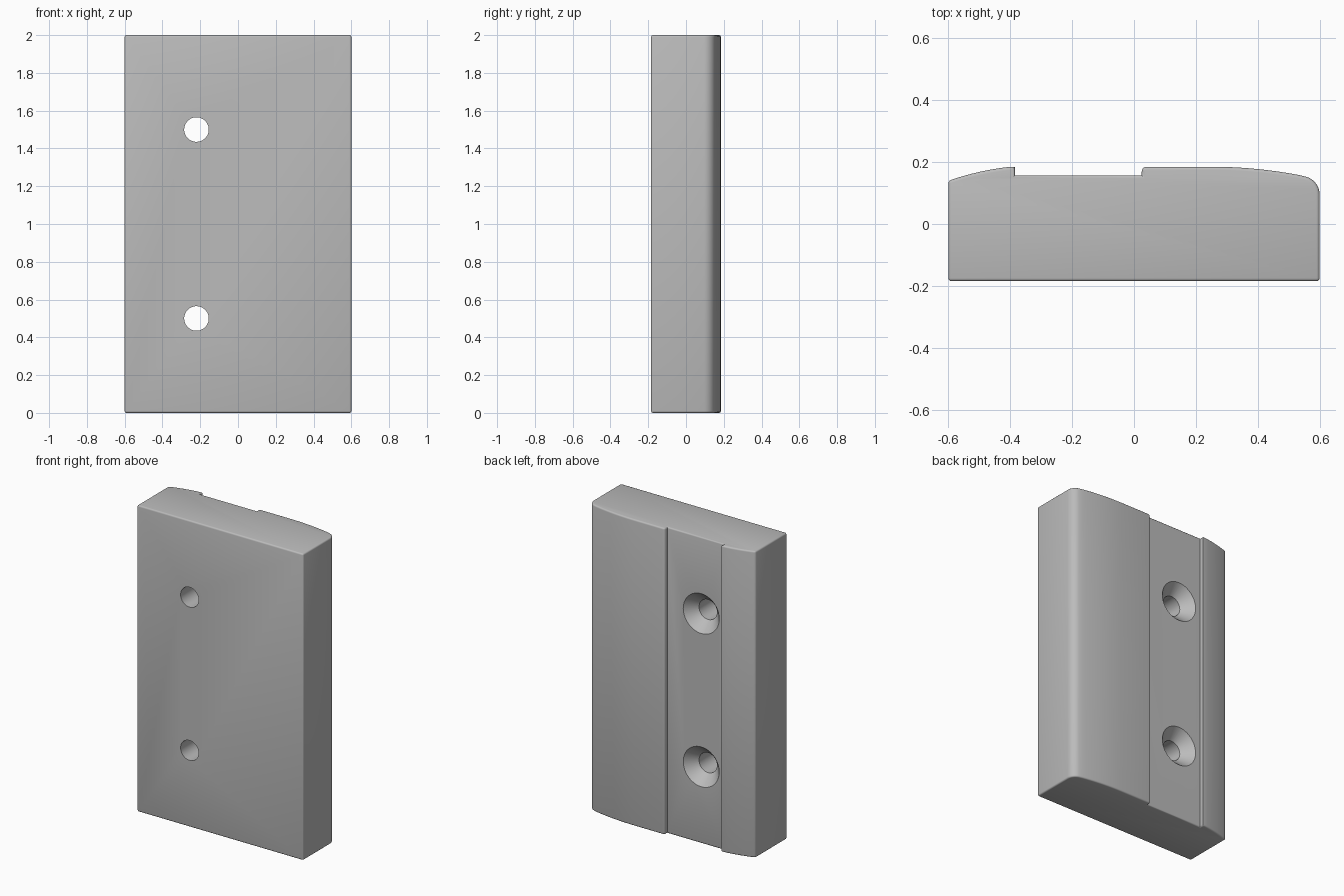
import bpy, bmesh
from math import sin, cos, pi, radians

default = bpy.data.objects.get("Cube")
if default:
    bpy.data.objects.remove(default)

gray = bpy.data.materials.new("plain gray")
gray.use_nodes = True
colour = (0.5, 0.5, 0.5, 1)
gray.diffuse_color = colour
gray.node_tree.nodes["Principled BSDF"].inputs["Base Color"].default_value = colour

HEIGHT, HALF, DEPTH = 2.0, 0.6, 0.185
FLOOR, HOLE_X = 0.157, -0.22


def arc(cx, cy, rx, ry, start, end, steps):
    """Points along an elliptical arc, angles in degrees."""
    angles = [radians(start + (end - start) * i / steps) for i in range(steps + 1)]
    return [(cx + rx * cos(a), cy + ry * sin(a)) for a in angles]


def make_object(name, bm):
    bmesh.ops.recalc_face_normals(bm, faces=bm.faces)
    mesh = bpy.data.meshes.new(name)
    bm.to_mesh(mesh)
    bm.free()
    obj = bpy.data.objects.new(name, mesh)
    obj.data.materials.append(gray)
    bpy.context.collection.objects.link(obj)
    return obj


# Cross-section of the plate, seen from above
crown = [(0.25 + 0.31 * t / 12, DEPTH - 0.032 * (t / 12) ** 2) for t in range(13)]
lip = [(-0.40 - 0.2 * t / 8, DEPTH - 0.022 * t / 8 - 0.023 * (t / 8) ** 2) for t in range(9)]
profile = [(-HALF, -DEPTH), (HALF, -DEPTH)]
profile += arc(0.54, 0.095, 0.06, 0.06, 0, 72, 10)
profile += crown[::-1][1:]
profile += arc(0.04, DEPTH - 0.015, 0.015, 0.015, 90, 180, 6)
profile += [(0.025, FLOOR), (-0.385, FLOOR), (-0.385, DEPTH)]
profile += lip

# Plate body: extruded section with softened end rims and outer corners
bm = bmesh.new()
base = bm.faces.new([bm.verts.new((x, y, 0)) for x, y in profile])
top = bmesh.ops.extrude_face_region(bm, geom=[base])
bmesh.ops.translate(bm, vec=(0, 0, HEIGHT),
                    verts=[v for v in top["geom"] if isinstance(v, bmesh.types.BMVert)])
bmesh.ops.recalc_face_normals(bm, faces=bm.faces)
corners = {(-HALF, -DEPTH), (HALF, -DEPTH), lip[-1]}


def is_softened(edge):
    a, b = (v.co for v in edge.verts)
    if abs(a.z - b.z) < 0.001:
        return True
    return any(abs(a.x - x) + abs(a.y - y) < 0.001 for x, y in corners)


bmesh.ops.bevel(bm, geom=[e for e in bm.edges if is_softened(e)], offset=0.01,
                segments=3, profile=0.5, affect='EDGES', clamp_overlap=False)
plate = make_object("plate", bm)

# Countersunk screw holes, spun from a half section
section = [(0.065, -0.3), (0.065, FLOOR - 0.07), (0.13, FLOOR), (0.13, 0.3)]
SIDES = 48
for label, z in (("lower", 0.5), ("upper", 1.5)):
    bm = bmesh.new()
    rings = [[bm.verts.new((HOLE_X + r * cos(2 * pi * i / SIDES), y,
                            z + r * sin(2 * pi * i / SIDES)))
              for i in range(SIDES)] for r, y in section]
    for near, far in zip(rings, rings[1:]):
        for i in range(SIDES):
            j = (i + 1) % SIDES
            bm.faces.new((near[i], near[j], far[j], far[i]))
    bm.faces.new(rings[0])
    bm.faces.new(rings[-1])
    cutter = make_object(label + "_hole_cutter", bm)
    cutter.hide_render = True
    cutter.hide_set(True)
    cut = plate.modifiers.new(label + " hole", 'BOOLEAN')
    cut.operation = 'DIFFERENCE'
    cut.solver = 'EXACT'
    cut.object = cutter

# Bake the holes in, remove the cutters, then shade smooth with sharp edges kept
bpy.ops.object.select_all(action='DESELECT')
bpy.context.view_layer.objects.active = plate
plate.select_set(True)
for cut in list(plate.modifiers):
    cutter = cut.object
    bpy.ops.object.modifier_apply(modifier=cut.name)
    bpy.data.objects.remove(cutter)
bpy.ops.object.shade_smooth_by_angle(angle=radians(35))
